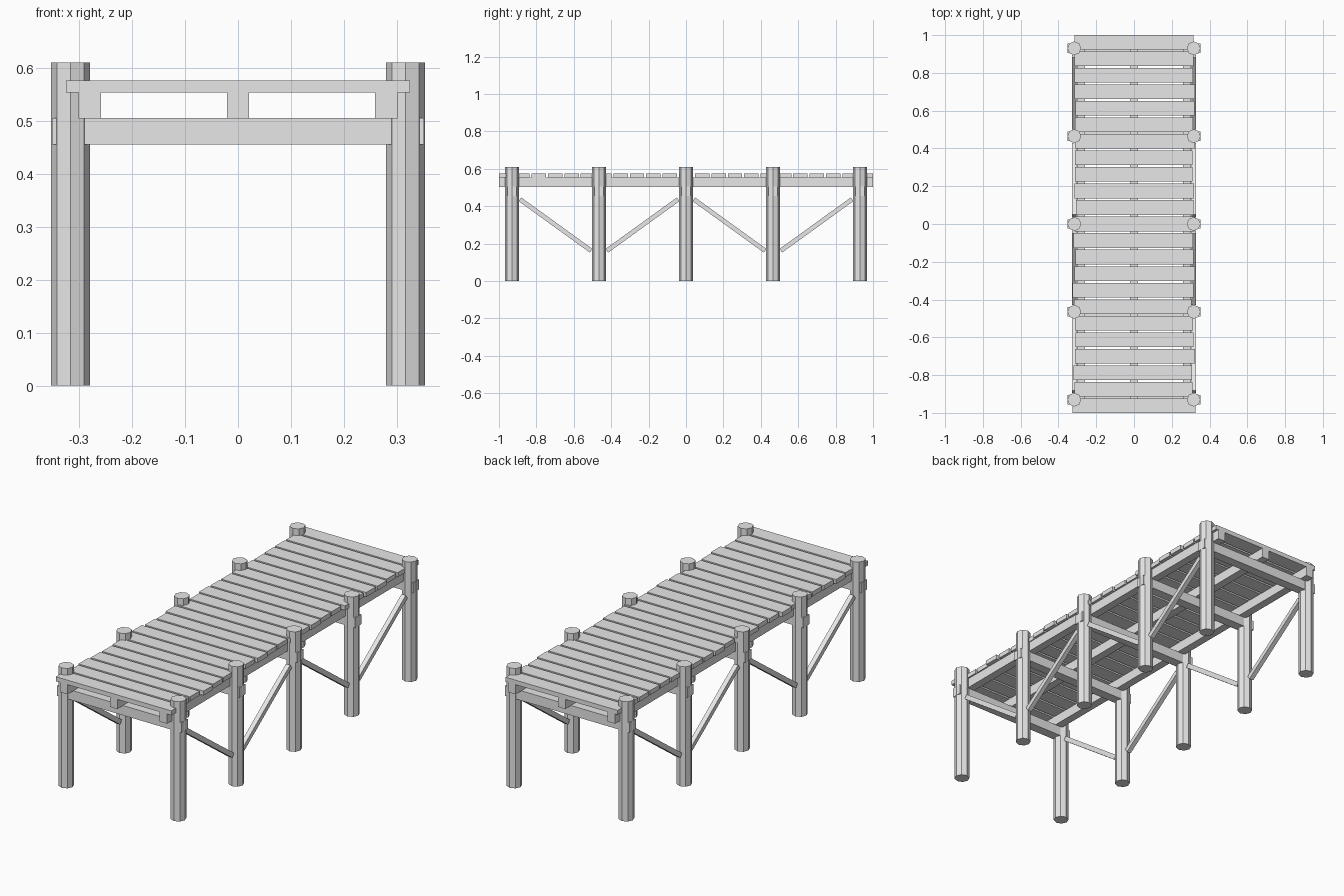
import bpy
import math
import random
from mathutils import Vector

random.seed(4)

cube = bpy.data.objects.get("Cube")
if cube:
    bpy.data.objects.remove(cube, do_unlink=True)

wood = bpy.data.materials.new("weathered grey wood")
wood.use_nodes = True
grey = (0.8, 0.8, 0.8, 1)
wood.diffuse_color = grey
wood.node_tree.nodes["Principled BSDF"].inputs["Base Color"].default_value = grey


def finish(name):
    obj = bpy.context.object
    obj.name = name
    obj.data.materials.append(wood)
    return obj


def box(name, center, size, tilt=0):
    bpy.ops.mesh.primitive_cube_add(size=1, location=center, rotation=(tilt, 0, 0))
    obj = finish(name)
    obj.scale = size
    return obj


POST_X = 0.316
POST_YS = [-0.93, -0.465, 0, 0.465, 0.93]
POST_HEIGHT = 0.61

# Octagonal posts and the cross beams that join each pair
for row, y in enumerate(POST_YS):
    for side, label in ((1, "left"), (-1, "right")):
        bpy.ops.mesh.primitive_cylinder_add(
            vertices=8, radius=0.0365, depth=POST_HEIGHT,
            location=(side * POST_X, y, POST_HEIGHT / 2))
        finish(f"{label}_post_{row}")
    box(f"cross_beam_{row}", (0, y, 0.48), (0.702, 0.05, 0.05))

# Stringers running the full length
for label, x in (("left", 0.28), ("middle", 0), ("right", -0.28)):
    box(f"{label}_stringer", (x, 0, 0.529), (0.042, 2, 0.05))

# Deck planks with slightly uneven ends
PLANKS = 23
PLANK_WIDTH = 0.077
pitch = (2 - PLANK_WIDTH) / (PLANKS - 1)
for i in range(PLANKS):
    y = -1 + PLANK_WIDTH / 2 + i * pitch
    shift = random.uniform(-0.008, 0.006)
    length = random.uniform(0.62, 0.64)
    if i == 0:
        shift, length = 0, 0.65
    elif i == PLANKS - 1:
        shift, length = 0, 0.63
    box(f"deck_plank_{i}", (shift, y, 0.5645), (length, PLANK_WIDTH, 0.023))

# Diagonal braces, alternating direction from bay to bay
for bay in range(4):
    falling = bay % 2 == 0
    y_near = POST_YS[bay] + 0.042
    y_far = POST_YS[bay + 1] - 0.042
    high, low = 0.437, 0.162
    start = Vector((0, y_near, high if falling else low))
    end = Vector((0, y_far, low if falling else high))
    run = end - start
    middle = (start + end) / 2
    for side, label in ((1, "left"), (-1, "right")):
        box(f"{label}_brace_{bay}", (side * POST_X, middle.y, middle.z),
            (0.024, run.length, 0.024), math.atan2(run.z, run.y))
